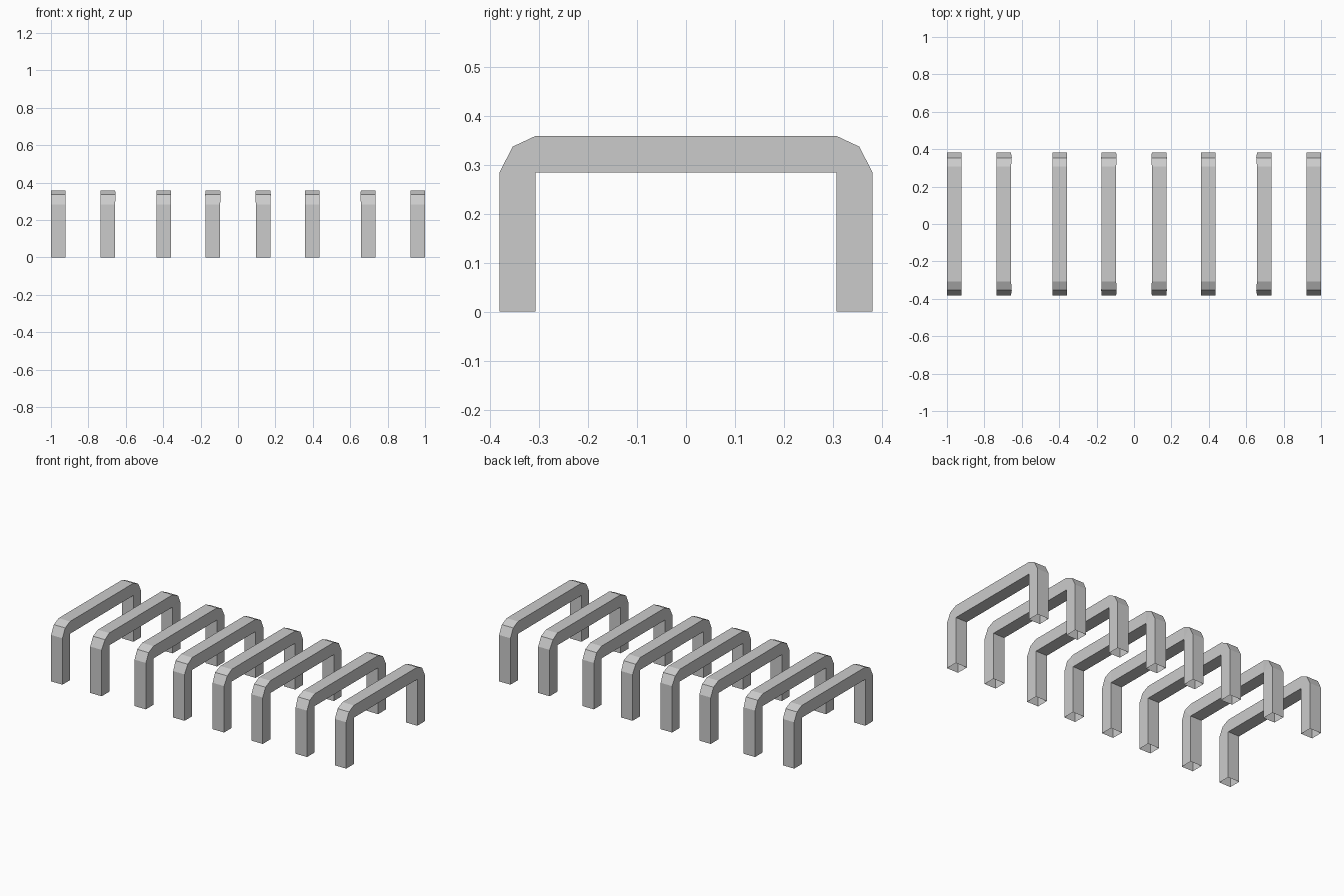
import bpy
import bmesh

cube = bpy.data.objects.get("Cube")
if cube:
    bpy.data.objects.remove(cube)

# Plain grey metal
grey = bpy.data.materials.new("grey_metal")
grey.use_nodes = True
grey.diffuse_color = (0.6, 0.6, 0.6, 1)
grey.node_tree.nodes["Principled BSDF"].inputs["Base Color"].default_value = (0.6, 0.6, 0.6, 1)

HALF_WIDTH = 0.0385
TOP, UNDER = 0.359, 0.284
OUT, IN = 0.381, 0.307

# Half of the bent path: outer point, inner point (y, z), and whether it swells
half = [
    ((-OUT, 0), (-IN, 0), False),
    ((-OUT, UNDER), (-IN, UNDER), False),
    ((-0.354, 0.337), (-IN, UNDER), True),
    ((-IN, TOP), (-IN, UNDER), False),
]
mirrored = [((-o[0], o[1]), (-i[0], i[1]), s) for o, i, s in reversed(half)]
path = half + mirrored


def make_bar(name, x, swell_low, swell_high):
    """Square tube bent into a bracket, open at both feet."""
    bm = bmesh.new()
    rings = []
    for outer, inner, swells in path:
        low = -HALF_WIDTH - (swell_low if swells else 0)
        high = HALF_WIDTH + (swell_high if swells else 0)
        rings.append([
            bm.verts.new((low, *outer)),
            bm.verts.new((high, *outer)),
            bm.verts.new((HALF_WIDTH, *inner)),
            bm.verts.new((-HALF_WIDTH, *inner)),
        ])
    for a, b in zip(rings, rings[1:]):
        for k in range(4):
            n = (k + 1) % 4
            bm.faces.new((a[k], a[n], b[n], b[k]))
    # Bends share one inner corner
    bmesh.ops.remove_doubles(bm, verts=bm.verts[:], dist=0.0005)
    bmesh.ops.recalc_face_normals(bm, faces=bm.faces[:])
    mesh = bpy.data.meshes.new(name)
    bm.to_mesh(mesh)
    bm.free()
    mesh.materials.append(grey)
    bar = bpy.data.objects.new(name, mesh)
    bar.location.x = x
    bpy.context.collection.objects.link(bar)


# Four bars on each side: distance from centre, swelling inward and outward
bars = [
    ("inner", 0.134, 0.003, 0.003),
    ("mid_inner", 0.396, 0, 0),
    ("mid_outer", 0.696, 0.004, 0),
    ("end", 0.9615, 0, 0),
]
for name, x, inward, outward in bars:
    make_bar("left_" + name + "_bar", x, inward, outward)
    make_bar("right_" + name + "_bar", -x, outward, inward)
